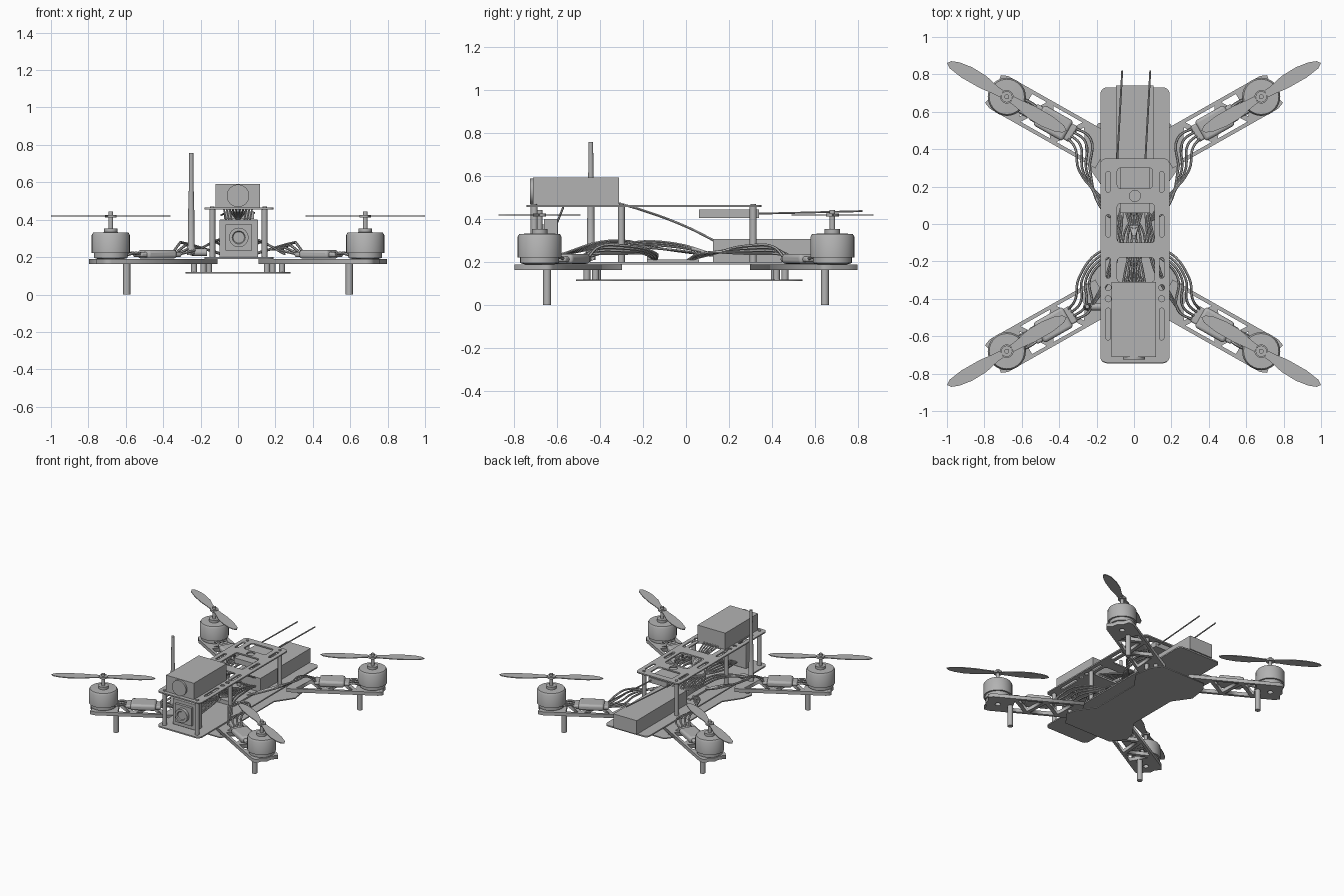
import bpy, bmesh, math
from mathutils import Vector

if "Cube" in bpy.data.objects:
    bpy.data.objects.remove(bpy.data.objects["Cube"])

grey = bpy.data.materials.new("mid_grey")
grey.diffuse_color = (0.45, 0.45, 0.45, 1)
grey.use_nodes = True
grey.node_tree.nodes["Principled BSDF"].inputs["Base Color"].default_value = grey.diffuse_color


def finish(ob, smooth=False):
    bpy.ops.object.select_all(action='DESELECT')
    ob.select_set(True)
    bpy.context.view_layer.objects.active = ob
    if ob.type == 'CURVE':
        bpy.ops.object.convert(target='MESH')
        ob = bpy.context.view_layer.objects.active
    ob.data.materials.clear()
    ob.data.materials.append(grey)
    if smooth:
        bpy.ops.object.shade_smooth_by_angle(angle=math.radians(35))
    return ob


def plate(name, loops, z0, z1):
    """Flat sheet: first loop is the outline, the others are holes."""
    cu = bpy.data.curves.new(name, 'CURVE')
    cu.dimensions, cu.fill_mode = '2D', 'BOTH'
    cu.extrude = (z1 - z0) / 2
    for pts in loops:
        s = cu.splines.new('POLY')
        s.points.add(len(pts) - 1)
        for p, (x, y) in zip(s.points, pts):
            p.co = (x, y, 0, 1)
        s.use_cyclic_u = True
    ob = bpy.data.objects.new(name, cu)
    ob.location.z = (z0 + z1) / 2
    bpy.context.collection.objects.link(ob)
    return finish(ob)


def wire(name, pts, r=0.006):
    cu = bpy.data.curves.new(name, 'CURVE')
    cu.dimensions, cu.bevel_depth, cu.bevel_resolution = '3D', r, 1
    cu.resolution_u, cu.use_fill_caps = 6, True
    s = cu.splines.new('BEZIER')
    s.bezier_points.add(len(pts) - 1)
    for p, co in zip(s.bezier_points, pts):
        p.co = co
        p.handle_left_type = p.handle_right_type = 'AUTO'
    ob = bpy.data.objects.new(name, cu)
    bpy.context.collection.objects.link(ob)
    return finish(ob, True)


def box(name, lo, hi, bevel=0, angle=0):
    lo, hi = Vector(lo), Vector(hi)
    bpy.ops.mesh.primitive_cube_add(size=1, location=(lo + hi) / 2, rotation=(0, 0, angle))
    ob = bpy.context.object
    ob.name = name
    ob.scale = hi - lo
    bpy.ops.object.transform_apply(location=False, rotation=False, scale=True)
    if bevel:
        m = ob.modifiers.new("bevel", 'BEVEL')
        m.width, m.segments = bevel, 3
    return finish(ob, bool(bevel))


def lathe(name, profile, loc=(0, 0, 0), n=32, rot=(0, 0, 0)):
    """Turned part; profile is (radius, height) from bottom to top."""
    bm = bmesh.new()
    rings = [[bm.verts.new((r * math.cos(2 * math.pi * i / n), r * math.sin(2 * math.pi * i / n), z))
              for i in range(n)] for r, z in profile]
    for a, b in zip(rings, rings[1:]):
        for i in range(n):
            bm.faces.new((a[i], a[(i + 1) % n], b[(i + 1) % n], b[i]))
    bm.faces.new(rings[0][::-1])
    bm.faces.new(rings[-1])
    me = bpy.data.meshes.new(name)
    bm.to_mesh(me)
    ob = bpy.data.objects.new(name, me)
    ob.location, ob.rotation_euler = loc, rot
    bpy.context.collection.objects.link(ob)
    return finish(ob, True)


def rod(name, x, y, z0, z1, r, n=12):
    return lathe(name, [(r, z0), (r, z1)], (x, y, 0), n)


def round_rect(x0, x1, y0, y1, r, n=5):
    pts = []
    for cx, cy, a0 in ((x1 - r, y1 - r, 0), (x0 + r, y1 - r, 90), (x0 + r, y0 + r, 180), (x1 - r, y0 + r, 270)):
        for i in range(n + 1):
            a = math.radians(a0 + 90 * i / n)
            pts.append((cx + r * math.cos(a), cy + r * math.sin(a)))
    return pts


def circle(x, y, r):
    return round_rect(x - r, x + r, y - r, y + r, r, 4)


# Lower plate, main plate and top plate
half = [(0.20, -0.51), (0.28, -0.41), (0.26, -0.33), (0.17, -0.20),
        (0.17, 0.20), (0.26, 0.33), (0.24, 0.47), (0.19, 0.54)]
plate("lower_plate", [half + [(-x, y) for x, y in reversed(half)]], 0.112, 0.12)
plate("main_plate", [round_rect(-0.18, 0.19, -0.745, 0.73, 0.035)], 0.19, 0.2)
holes = [round_rect(-0.09, 0.10, 0.19, 0.30, 0.02), circle(0.005, 0.15, 0.03),
         round_rect(-0.09, 0.11, -0.10, 0.11, 0.02), round_rect(-0.09, 0.11, -0.31, -0.18, 0.02)]
for x in (-0.138, 0.148):
    for y0, y1 in ((0.17, 0.28), (-0.07, 0.05), (-0.29, -0.18), (-0.62, -0.45)):
        holes.append(round_rect(x - 0.012, x + 0.012, y0, y1, 0.011))
    for y in (-0.34, -0.40):
        holes.append(circle(x, y, 0.016))
plate("top_plate", [round_rect(-0.18, 0.19, -0.74, 0.35, 0.03)] + holes, 0.455, 0.465)

# Standoffs between the plates, with screw heads
for x in (-0.137, 0.142):
    for y in (-0.705, -0.30, 0.312):
        rod("standoff", x, y, 0.2, 0.455, 0.016)
        rod("standoff_screw", x, y, 0.465, 0.47, 0.012)

# Upper camera and front camera
box("upper_camera", (-0.12, -0.71, 0.465), (0.118, -0.31, 0.592))
front = (math.radians(90), 0, 0)
lathe("upper_lens", [(0.06, 0), (0.06, 0.015)], (0, -0.71, 0.528), 32, front)
box("front_camera", (-0.10, -0.66, 0.2), (0.108, -0.595, 0.40), 0.004)
box("front_camera_frame", (-0.067, -0.68, 0.235), (0.075, -0.66, 0.375))
lathe("front_lens", [(0.052, 0), (0.052, 0.025), (0.035, 0.025), (0.03, 0.018)], (0.004, -0.68, 0.305), 32, front)

# Battery, receiver with whiskers, flight board
box("battery", (-0.095, 0.125, 0.2), (0.105, 0.74, 0.307))
box("receiver", (-0.075, 0.06, 0.405), (0.085, 0.34, 0.445))
for x in (-0.09, 0.06):
    wire("receiver_whisker", [(x, 0.33, 0.425), (x + 0.012, 0.55, 0.43), (x + 0.027, 0.82, 0.437)], 0.005)
box("flight_board", (-0.08, -0.18, 0.2), (0.09, 0.06, 0.212))
box("board_plug", (-0.03, -0.18, 0.212), (0.04, -0.13, 0.23))

# Radio antenna
lathe("radio_antenna", [(0.022, 0.21), (0.022, 0.25), (0.018, 0.26), (0.016, 0.46), (0.012, 0.6), (0.011, 0.757)],
      (-0.25, -0.442, 0), 16)
lathe("antenna_socket", [(0.016, 0), (0.02, 0.02), (0.02, 0.09)], (-0.255, -0.442, 0.225), 12, (0, math.radians(90), 0))

# Camera and board cables
for i in range(6):
    a = -0.06 + 0.024 * i
    wire("camera_cable", [(a, -0.32, 0.475), (a * 0.6, -0.20, 0.44), (-a * 0.4, 0.0, 0.365), (-a, 0.13, 0.30)])
    wire("front_camera_cable", [(a * 0.3, -0.60, 0.23), (a, -0.35, 0.27 + 0.006 * i), (-a, -0.1, 0.26), (a, 0.13, 0.23)])
for s in (-1, 1):
    for i in range(3):
        wire("camera_mount_strut", [(s * (0.03 + 0.015 * i), -0.60, 0.38), (s * (0.045 + 0.015 * i), -0.57, 0.455)], 0.005)

# Four arms, each with motor, propeller, speed controller and leg
blade = [(0.03, 0.02), (0.07, 0.024), (0.15, 0.043), (0.24, 0.046), (0.31, 0.036), (0.352, 0.02), (0.367, 0.0),
         (0.34, -0.018), (0.26, -0.03), (0.15, -0.03), (0.07, -0.022), (0.03, -0.02)]
arm = [(-0.05, 0.1), (-0.085, 0.085), (-0.075, 0.04), (-0.09, 0), (-0.075, -0.04), (-0.085, -0.085), (-0.05, -0.1),
       (0.6, -0.1), (0.6, 0.1)]
truss = [[(0.11, -0.08), (0.11, 0.06), (0.20, -0.08)], [(0.13, 0.08), (0.31, 0.08), (0.22, -0.06)],
         [(0.24, -0.08), (0.42, -0.08), (0.33, 0.06)], [(0.35, 0.08), (0.53, 0.08), (0.44, -0.06)]]
C, S = math.cos(math.radians(29.5)), math.sin(math.radians(29.5))
for sx in (-1, 1):
    for sy in (-1, 1):
        def at(u, v, sx=sx, sy=sy):
            return sx * (0.68 - C * u + S * v), sy * (0.68 - S * u - C * v)

        def at3(u, v, z):
            return (*at(u, v), z)

        def loop(pts):
            return [at(u, v) for u, v in pts]

        plate("arm", [loop(p) for p in [arm] + truss] + [circle(*at(0, 0), 0.02)], 0.163, 0.19)
        mx, my = at(0, 0)
        lathe("motor", [(0.07, 0.19), (0.09, 0.196), (0.09, 0.222), (0.102, 0.222), (0.102, 0.318), (0.094, 0.331),
                        (0.036, 0.333), (0.036, 0.353), (0.013, 0.353), (0.013, 0.443)], (mx, my, 0))
        rod("propeller_hub", mx, my, 0.411, 0.426, 0.03, 16)
        for k in (1, -1):
            plate("propeller_blade", [loop([(k * u, k * v) for u, v in blade])], 0.416, 0.422)
        rod("leg", sx * 0.595, sy * 0.645, 0, 0.163, 0.019, 12)
        # Speed controller with tapered ends
        ex, ey = at(0.285, 0.0)
        ang = math.atan2(sy * S, sx * C)
        box("speed_controller", (ex - 0.09, ey - 0.062, 0.192), (ex + 0.09, ey + 0.062, 0.238), 0.016, ang)
        box("controller_sleeve", (ex - 0.125, ey - 0.048, 0.2), (ex + 0.125, ey + 0.048, 0.226), 0.01, ang)
        for v in (-0.03, 0, 0.03):
            wire("motor_wire", [at3(0.07, v, 0.207), at3(0.13, v * 1.2, 0.222), at3(0.18, v, 0.213)], 0.008)
        # Supply and signal wires to the centre
        end = 0.07 if sy > 0 else -0.20
        for i in range(4):
            v = -0.035 + 0.022 * i
            lift = 0.235 + 0.012 * i
            bend = at3(0.50 - 0.015 * i, v * 1.3 + 0.02, lift)
            wire("supply_wire", [at3(0.39, v, 0.213), bend,
                                 (sx * (0.235 + 0.02 * i), sy * 0.29, lift + 0.005),
                                 (sx * 0.165, end + 0.02 * i, 0.24), (sx * 0.07, end - sy * 0.06, 0.21)], 0.007)
        # Spacers under the arm
        for x, y in ((0.235, 0.42), (0.185, 0.46), (0.155, 0.41)):
            rod("arm_spacer", sx * x, sy * y, 0.12, 0.165, 0.016)

# Long cables running along each side
for s in (-1, 1):
    for i in range(3):
        wire("side_cable", [(s * 0.25, -0.48, 0.215), (s * (0.14 - 0.015 * i), -0.25, 0.275 + 0.008 * i),
                            (s * (0.10 - 0.015 * i), -0.05, 0.27 + 0.008 * i), (s * 0.06, 0.13, 0.235)])
